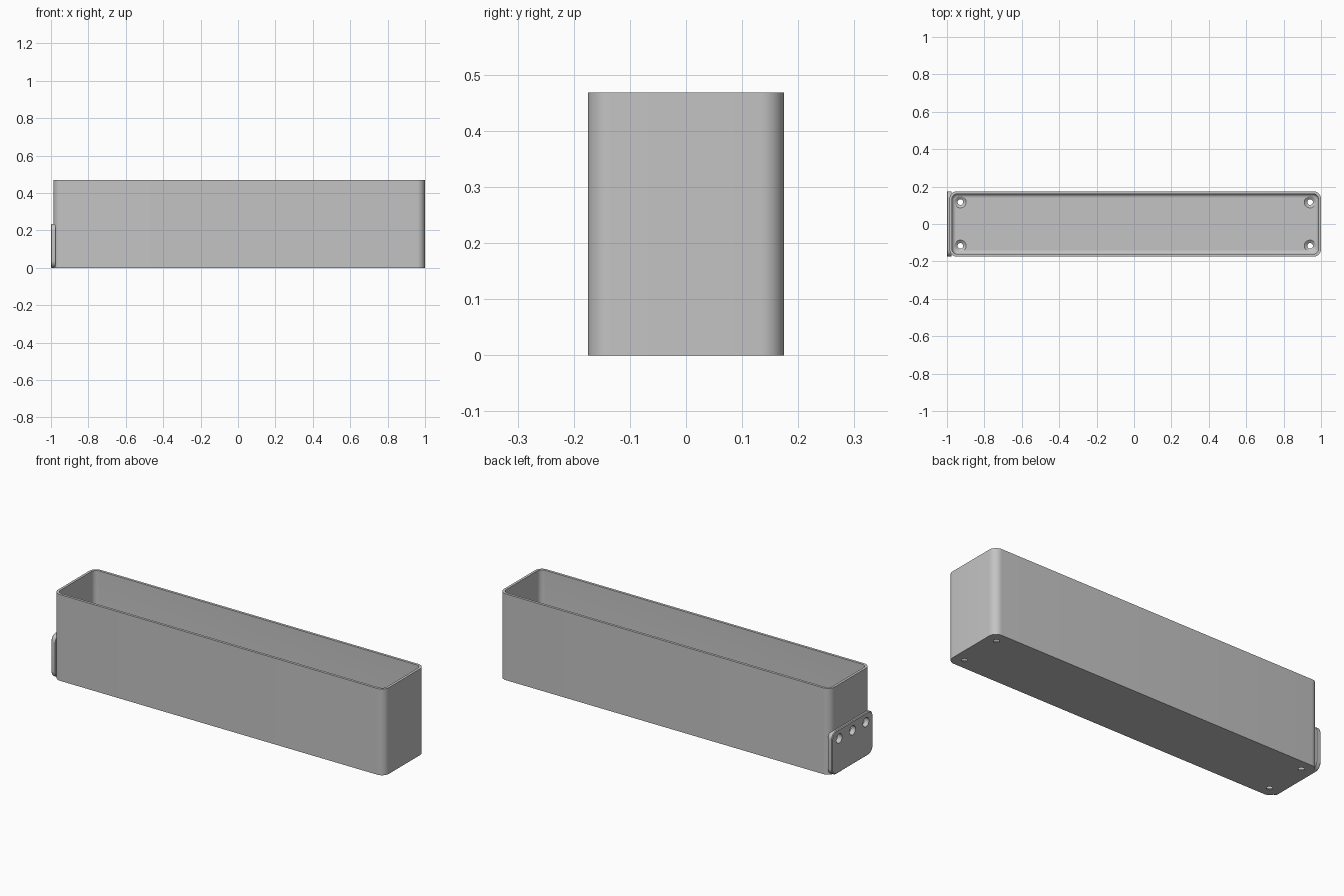
import bpy, bmesh
from math import sin, cos, pi, radians
from mathutils import Matrix

if "Cube" in bpy.data.objects:
    bpy.data.objects.remove(bpy.data.objects["Cube"])

grey = bpy.data.materials.new("plain grey")
grey.use_nodes = True
colour = (0.55, 0.55, 0.55, 1)
grey.diffuse_color = colour
grey.node_tree.nodes["Principled BSDF"].inputs["Base Color"].default_value = colour

X0, X1 = -0.987, 1.0          # tray ends
CX = (X0 + X1) / 2
HX, HY, H = (X1 - X0) / 2, 0.175, 0.468
WALL, FLOOR, CORNER, FILLET = 0.014, 0.016, 0.042, 0.02


def rounded(hx, hy, r, z, steps=10):
    """Ring of points around a rounded rectangle at height z."""
    pts = []
    for q, (sx, sy) in enumerate([(1, 1), (-1, 1), (-1, -1), (1, -1)]):
        for i in range(steps + 1):
            a = (q + i / steps) * pi / 2
            pts.append((sx * (hx - r) + r * cos(a), sy * (hy - r) + r * sin(a), z))
    return pts


def circle(r, z, n=32):
    return [(r * cos(2 * pi * i / n), r * sin(2 * pi * i / n), z) for i in range(n)]


def loft(name, rings, matrix):
    """Closed solid through a stack of rings."""
    bm = bmesh.new()
    loops = [[bm.verts.new(p) for p in ring] for ring in rings]
    for a, b in zip(loops, loops[1:]):
        for i in range(len(a)):
            j = (i + 1) % len(a)
            bm.faces.new((a[i], a[j], b[j], b[i]))
    bm.faces.new(loops[0][::-1])
    bm.faces.new(loops[-1])
    bmesh.ops.transform(bm, matrix=matrix, verts=bm.verts)
    bmesh.ops.recalc_face_normals(bm, faces=bm.faces)
    mesh = bpy.data.meshes.new(name)
    bm.to_mesh(mesh)
    bm.free()
    mesh.materials.append(grey)
    ob = bpy.data.objects.new(name, mesh)
    bpy.context.collection.objects.link(ob)
    return ob


def activate(ob):
    bpy.ops.object.select_all(action="DESELECT")
    ob.select_set(True)
    bpy.context.view_layer.objects.active = ob


def cut(ob, cutters):
    activate(ob)
    for c in cutters:
        mod = ob.modifiers.new("hole", "BOOLEAN")
        mod.operation, mod.solver, mod.object = "DIFFERENCE", "EXACT", c
        bpy.ops.object.modifier_apply(modifier=mod.name)


# Open tray: outside wall, rim, inside wall, filleted floor
rings = [rounded(HX, HY, CORNER, 0), rounded(HX, HY, CORNER, H)]
rings.append(rounded(HX - WALL, HY - WALL, CORNER - WALL, H))
for i in range(7):
    a = i / 6 * pi / 2
    inset = WALL + FILLET * (1 - cos(a))
    rings.append(rounded(HX - inset, HY - inset, CORNER + 0.002 - inset,
                         FLOOR + FILLET * (1 - sin(a))))
tray = loft("tray", rings, Matrix.Translation((CX, 0, 0)))

# End mounting plate, standing on edge against the left-hand end of the x axis
PLATE_H, PLATE_T, EDGE = 0.235, 0.025, 0.004
upright = Matrix.Rotation(radians(90), 4, "Y")
plate_rings = [rounded(PLATE_H / 2 - EDGE, HY - EDGE, 0.034, 0),
               rounded(PLATE_H / 2, HY, 0.038, EDGE),
               rounded(PLATE_H / 2, HY, 0.038, PLATE_T)]
plate = loft("mounting_plate", plate_rings,
             Matrix.Translation((-1, 0, PLATE_H / 2)) @ upright)

# Countersunk screw holes through the floor
screws = [loft("screw_cutter",
               [circle(0.015, -0.02), circle(0.015, 0.004),
                circle(0.031, FLOOR), circle(0.031, FLOOR + 0.03)],
               Matrix.Translation((CX + sx * 0.935, sy * 0.117, 0)))
          for sx in (-1, 1) for sy in (-1, 1)]

# Three round holes through the plate and the wall behind it
bores = [loft("bore_cutter", [circle(0.025, -0.03), circle(0.025, 0.06)],
              Matrix.Translation((-1, y, 0.185)) @ upright)
         for y in (-0.115, 0, 0.115)]

cut(tray, screws + bores)
cut(plate, bores)
for c in screws + bores:
    bpy.data.objects.remove(c)

for ob in (tray, plate):
    activate(ob)
    bpy.ops.object.shade_smooth_by_angle(angle=radians(30))
